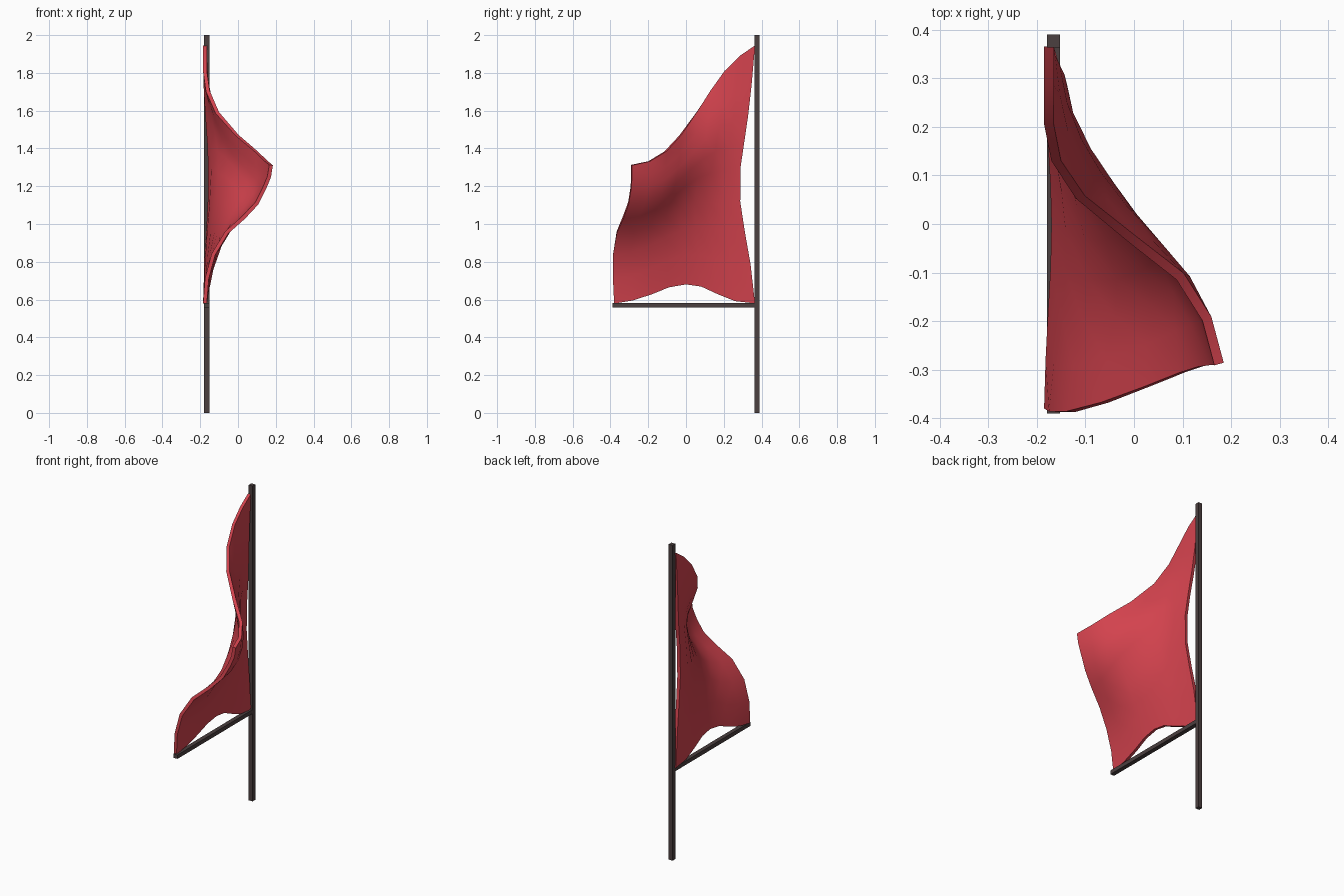
import bpy, bmesh
from math import sin, pi
from mathutils import Vector

if "Cube" in bpy.data.objects:
    bpy.data.objects.remove(bpy.data.objects["Cube"])


def material(name, color):
    m = bpy.data.materials.new(name)
    m.diffuse_color = (*color, 1)
    m.use_nodes = True
    m.node_tree.nodes["Principled BSDF"].inputs["Base Color"].default_value = m.diffuse_color
    return m


WOOD = material("dark_wood", (0.07, 0.05, 0.05))
CLOTH = material("red_cloth", (0.65, 0.055, 0.075))


def beam(name, lo, hi):
    lo, hi = Vector(lo), Vector(hi)
    bpy.ops.mesh.primitive_cube_add(size=1, location=(lo + hi) / 2)
    ob = bpy.context.object
    ob.name = name
    ob.scale = hi - lo
    bpy.ops.object.transform_apply(location=False, rotation=False, scale=True)
    ob.data.materials.append(WOOD)


# Square mast and boom
beam("mast", (-0.179, 0.363, 0), (-0.152, 0.39, 2))
beam("boom", (-0.179, -0.39, 0.557), (-0.152, 0.364, 0.582))

# Sail edges, each with 9 points
foot = [(-.175, .365, .58), (-.172, .26, .592), (-.167, .165, .63), (-.162, .08, .67), (-.16, 0, .682),
        (-.162, -.09, .667), (-.167, -.18, .63), (-.172, -.28, .597), (-.175, -.38, .58)]
head = [(-.175, .365, 1.945), (-.175, .285, 1.89), (-.175, .205, 1.81), (-.16, .13, 1.705),
        (-.11, .055, 1.59), (-.005, -.03, 1.47), (.095, -.108, 1.385), (.15, -.195, 1.332), (.175, -.288, 1.312)]
luff = [(-.175, .365, .58), (-.168, .341, .79), (-.158, .31, .965), (-.15, .286, 1.12), (-.148, .287, 1.30),
        (-.153, .306, 1.43), (-.163, .327, 1.57), (-.172, .346, 1.73), (-.175, .365, 1.945)]
leech = [(-.175, -.38, .58), (-.165, -.386, .71), (-.13, -.386, .84), (-.06, -.367, .955), (.03, -.333, 1.035),
         (.10, -.305, 1.11), (.14, -.292, 1.19), (.165, -.288, 1.25), (.175, -.288, 1.312)]
foot, head, luff, leech = ([Vector(p) for p in e] for e in (foot, head, luff, leech))

# Sail surface blended between the edges, with a belly to one side
N = 8
bm = bmesh.new()
grid = []
for j in range(N + 1):
    v = j / N
    row = []
    for i in range(N + 1):
        u = i / N
        p = luff[j].lerp(leech[j], u) + foot[i].lerp(head[i], v)
        p -= foot[0].lerp(foot[N], u).lerp(head[0].lerp(head[N], u), v)
        p.x += 0.095 * sin(pi * u) ** 2 * sin(pi * v)
        row.append(bm.verts.new(p))
    grid.append(row)
for j in range(N):
    for i in range(N):
        bm.faces.new((grid[j][i], grid[j + 1][i], grid[j + 1][i + 1], grid[j][i + 1]))
bmesh.ops.recalc_face_normals(bm, faces=bm.faces)
me = bpy.data.meshes.new("sail")
bm.to_mesh(me)
bm.free()
sail = bpy.data.objects.new("sail", me)
bpy.context.collection.objects.link(sail)
me.materials.append(CLOTH)

# Cloth thickness
sol = sail.modifiers.new("thickness", 'SOLIDIFY')
sol.thickness = 0.02
sol.offset = 0
bpy.ops.object.select_all(action='DESELECT')
sail.select_set(True)
bpy.context.view_layer.objects.active = sail
bpy.ops.object.modifier_apply(modifier=sol.name)
bpy.ops.object.shade_smooth_by_angle(angle=0.7)
